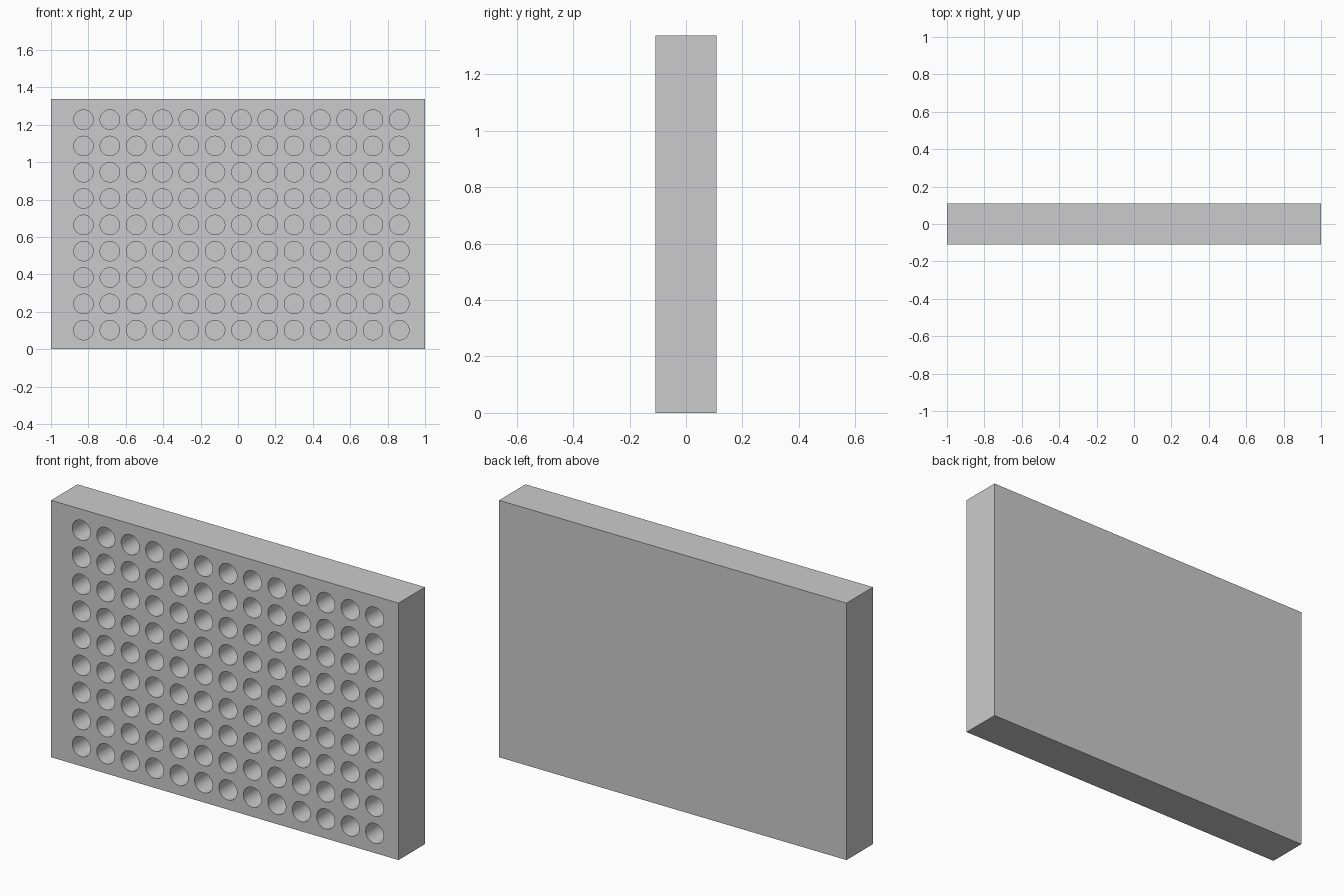
import bpy, bmesh
from math import radians
from mathutils import Matrix

if "Cube" in bpy.data.objects:
    bpy.data.objects.remove(bpy.data.objects["Cube"])

W, D, H = 2.0, 0.217, 1.337          # block size
COLS, ROWS, PITCH = 13, 9, 0.1407    # hole grid
X0, Z0 = -0.826, 0.102               # lower left hole centre
RADIUS, DEPTH = 0.052, 0.165


def make_object(name, bm):
    mesh = bpy.data.meshes.new(name)
    bm.to_mesh(mesh)
    bm.free()
    obj = bpy.data.objects.new(name, mesh)
    bpy.context.collection.objects.link(obj)
    return obj


# Solid block
bm = bmesh.new()
bmesh.ops.create_cube(bm, size=1, matrix=Matrix.Translation((0, 0, H / 2)) @ Matrix.Diagonal((W, D, H, 1)))
block = make_object("perforated_block", bm)

# Grid of drills, poking out of the front face
bm = bmesh.new()
length = DEPTH + 0.05
y = -D / 2 + DEPTH - length / 2
for c in range(COLS):
    for r in range(ROWS):
        place = Matrix.Translation((X0 + c * PITCH, y, Z0 + r * PITCH))
        bmesh.ops.create_cone(bm, cap_ends=True, segments=48, radius1=RADIUS, radius2=RADIUS,
                              depth=length, matrix=place @ Matrix.Rotation(radians(90), 4, 'X'))
drills = make_object("hole_cutter", bm)
drills.hide_render = True

# Cut the blind holes
cut = block.modifiers.new("holes", 'BOOLEAN')
cut.operation = 'DIFFERENCE'
cut.solver = 'EXACT'
cut.object = drills
bpy.context.view_layer.objects.active = block
bpy.ops.object.select_all(action='DESELECT')
block.select_set(True)
bpy.ops.object.modifier_apply(modifier=cut.name)
bpy.data.objects.remove(drills)

# Smooth hole walls, sharp rims
bpy.ops.object.shade_smooth_by_angle(angle=radians(30))
